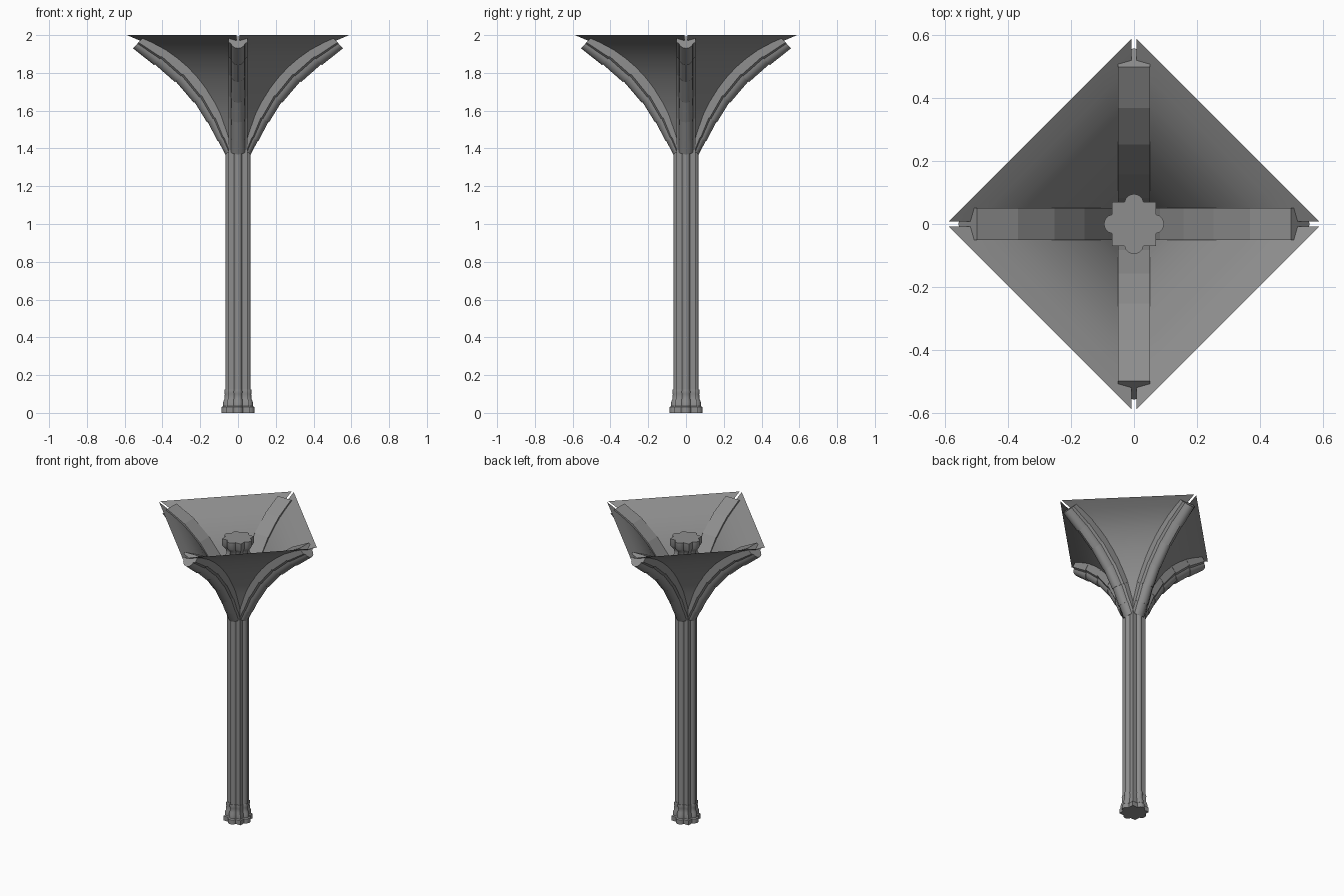
import bpy, bmesh, math
from mathutils import Vector, Matrix

cube = bpy.data.objects.get("Cube")
if cube:
    bpy.data.objects.remove(cube, do_unlink=True)

stone = bpy.data.materials.new("grey_stone")
stone.use_nodes = True
GREY = (0.27, 0.27, 0.27, 1)
stone.diffuse_color = GREY
stone.node_tree.nodes["Principled BSDF"].inputs["Base Color"].default_value = GREY


def finish(name, bm, angle=35, solid=True):
    if solid:
        bmesh.ops.recalc_face_normals(bm, faces=bm.faces)
    mesh = bpy.data.meshes.new(name)
    bm.to_mesh(mesh)
    bm.free()
    mesh.materials.append(stone)
    obj = bpy.data.objects.new(name, mesh)
    bpy.context.collection.objects.link(obj)
    bpy.ops.object.select_all(action='DESELECT')
    obj.select_set(True)
    bpy.context.view_layer.objects.active = obj
    bpy.ops.object.shade_smooth_by_angle(angle=math.radians(angle))
    return obj


def loft(bm, rings):
    """Skin closed rings of equal length and cap both ends."""
    rows = [[bm.verts.new(p) for p in ring] for ring in rings]
    n = len(rows[0])
    for a, b in zip(rows, rows[1:]):
        for i in range(n):
            j = (i + 1) % n
            bm.faces.new((a[i], a[j], b[j], b[i]))
    bm.faces.new(rows[0][::-1])
    bm.faces.new(rows[-1])


# Pier plan: a square with a half-round shaft on each side
def plan(radius, z, steps=8):
    pts = []
    for side in range(4):
        turn = Matrix.Rotation(side * math.pi / 2, 3, 'Z')
        quarter = [(0.74, -0.74)]
        for k in range(steps + 1):
            a = math.radians(-79 + 158 * k / steps)
            quarter.append((0.68 + 0.32 * math.cos(a), 0.32 * math.sin(a)))
        pts += [turn @ Vector((x * radius, y * radius, z)) for x, y in quarter]
    return pts


def pier_part(name, profile):
    bm = bmesh.new()
    loft(bm, [plan(r, z) for r, z in profile])
    finish(name, bm)


pier_part("base", [(.087, 0), (.087, .03), (.079, .036), (.078, .06), (.071, .075),
                   (.07, .10), (.073, .11), (.07, .125)])
pier_part("shaft", [(.067, .12), (.067, 1.8)])
pier_part("capital", [(.067, 1.78), (.075, 1.79), (.075, 1.805), (.068, 1.815),
                      (.072, 1.84), (.085, 1.855), (.095, 1.87), (.095, 1.914)])

# Rib joints as (radius, height): lower and upper edge
lower = [(.065, 1.37), (.105, 1.44), (.16, 1.54), (.23, 1.645), (.33, 1.755),
         (.44, 1.845), (.556, 1.93)]
upper = [(.02, 1.40), (.045, 1.475), (.085, 1.585), (.16, 1.715), (.255, 1.83),
         (.37, 1.925), (.50, 1.99)]

# Half of the rib section: half width, depth from lower to upper edge
half = [(.05, 1.04), (.05, .52), (.036, .42), (.034, .28), (.02, .07)]
section = half + [(0, 0)] + [(-w, d) for w, d in reversed(half)]


def rib_ring(joint, turn, grow):
    lo, up = Vector(lower[joint]), Vector(upper[joint])
    ring = []
    for w, d in section:
        p = lo.lerp(up, d if d > 0.6 else d - grow)
        ring.append(turn @ Vector((p.x, w * (1 + grow / 2), min(p.y, 2))))
    return ring


# Four ribs of straight blocks
for name, side in (("left", 0), ("back", 1), ("right", 2), ("front", 3)):
    turn = Matrix.Rotation(side * math.pi / 2, 3, 'Z')
    bm = bmesh.new()
    for j in range(len(lower) - 1):
        loft(bm, [rib_ring(j, turn, 0.05), rib_ring(j + 1, turn, 0)])
    finish(name + "_rib", bm, 40)

# Curved webs spanning between neighbouring ribs
web_curve = [(.07, 1.38), (.105, 1.47), (.14, 1.575), (.175, 1.645), (.215, 1.71),
             (.26, 1.77), (.31, 1.825), (.37, 1.877), (.43, 1.92), (.51, 1.963), (.595, 2)]
for side, name in enumerate(("back_left", "back_right", "front_right", "front_left")):
    turn = Matrix.Rotation(side * math.pi / 2, 3, 'Z')
    bm = bmesh.new()
    rows = []
    for r, z in web_curve:
        a, b = Vector((r - .008, .008, z)), Vector((.008, r - .008, z))
        rows.append([bm.verts.new(turn @ a.lerp(b, t / 6)) for t in range(7)])
    for a, b in zip(rows, rows[1:]):
        for i in range(6):
            bm.faces.new((a[i], a[i + 1], b[i + 1], b[i]))
    finish(name + "_web", bm, 40, solid=False)
